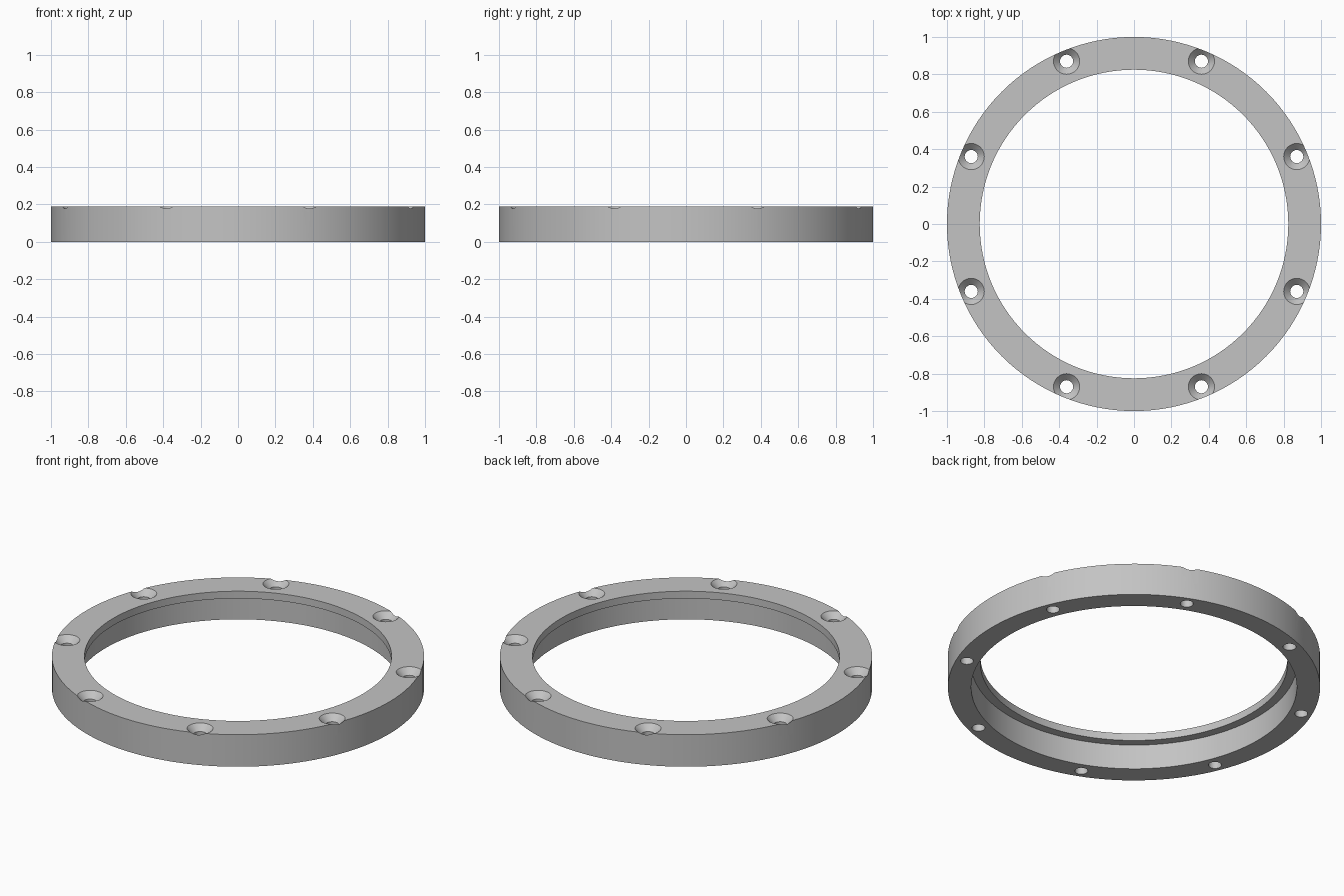
import bpy, bmesh, math
from mathutils import Matrix, Vector

if "Cube" in bpy.data.objects:
    bpy.data.objects.remove(bpy.data.objects["Cube"])

HEIGHT = 0.19
OUTER, LIP, BORE = 1.0, 0.825, 0.875
LIP_BOTTOM = 0.147
BOLT_CIRCLE, BOLTS = 0.942, 8
HOLE, SINK = 0.035, 0.07

grey = bpy.data.materials.new("plain grey")
grey.use_nodes = True
colour = (0.55, 0.55, 0.55, 1)
grey.diffuse_color = colour
grey.node_tree.nodes["Principled BSDF"].inputs["Base Color"].default_value = colour


def lathe(bm, profile, steps, centre=Vector()):
    """Revolve a closed (radius, z) profile around a vertical axis."""
    rings = []
    for i in range(steps):
        turn = Matrix.Rotation(math.tau * i / steps, 3, 'Z')
        rings.append([bm.verts.new(centre + turn @ Vector((r, 0, z))) for r, z in profile])
    n = len(profile)
    for i in range(steps):
        a, b = rings[i], rings[(i + 1) % steps]
        for j in range(n):
            k = (j + 1) % n
            bm.faces.new((a[j], b[j], b[k], a[k]))


def make_object(name, bm):
    bmesh.ops.remove_doubles(bm, verts=bm.verts, dist=1e-5)
    bmesh.ops.dissolve_degenerate(bm, edges=bm.edges, dist=1e-6)
    bmesh.ops.recalc_face_normals(bm, faces=bm.faces)
    mesh = bpy.data.meshes.new(name)
    bm.to_mesh(mesh)
    bm.free()
    mesh.materials.append(grey)
    obj = bpy.data.objects.new(name, mesh)
    bpy.context.collection.objects.link(obj)
    return obj


# Ring body with a thin inner lip at the top
bm = bmesh.new()
lathe(bm, [(OUTER, 0), (OUTER, HEIGHT), (LIP, HEIGHT),
           (LIP, LIP_BOTTOM), (BORE, LIP_BOTTOM), (BORE, 0)], 128)
ring = make_object("flange_ring", bm)

# Countersunk screw hole cutters around the bolt circle
bm = bmesh.new()
over = 0.02
for i in range(BOLTS):
    a = math.tau * (i + 0.5) / BOLTS
    centre = Vector((math.cos(a), math.sin(a), 0)) * BOLT_CIRCLE
    solid = [(HOLE, -over), (HOLE, HEIGHT - (SINK - HOLE)),
             (SINK + over, HEIGHT + over)]
    bottom, top = [], []
    steps = 32
    rings = [[bm.verts.new(centre + Vector((r * math.cos(math.tau * s / steps),
                                            r * math.sin(math.tau * s / steps), z)))
              for s in range(steps)] for r, z in solid]
    for low, high in zip(rings, rings[1:]):
        for s in range(steps):
            t = (s + 1) % steps
            bm.faces.new((low[s], low[t], high[t], high[s]))
    bm.faces.new(rings[0][::-1])
    bm.faces.new(rings[-1])
cutter = make_object("screw_hole_cutter", bm)
cutter.hide_render = True

# Cut the holes, then discard the cutter
cut = ring.modifiers.new("screw holes", 'BOOLEAN')
cut.operation = 'DIFFERENCE'
cut.solver = 'EXACT'
cut.object = cutter
bpy.ops.object.select_all(action='DESELECT')
bpy.context.view_layer.objects.active = ring
ring.select_set(True)
bpy.ops.object.modifier_apply(modifier=cut.name)
bpy.data.objects.remove(cutter)
bpy.ops.object.shade_smooth_by_angle(angle=math.radians(30))
